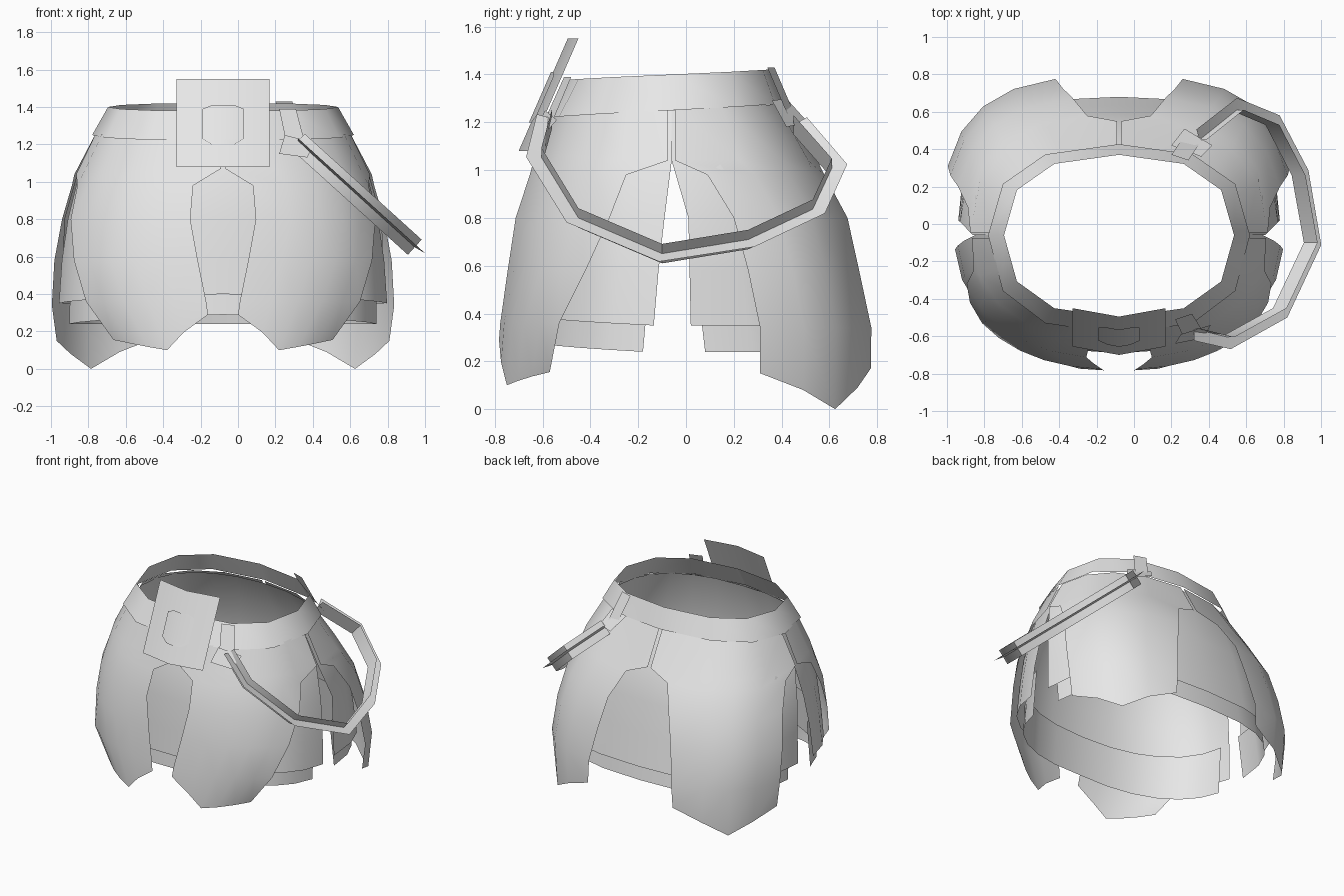
import bpy
from math import sin, cos, asin, acos, pi
from mathutils import Vector

cube = bpy.data.objects.get("Cube")
if cube:
    bpy.data.objects.remove(cube)

CX, CY = -0.08, -0.06   # centre of the waist

grey = bpy.data.materials.new("plain_grey")
grey.use_nodes = True
colour = (0.8, 0.8, 0.8, 1)
grey.diffuse_color = colour
grey.node_tree.nodes["Principled BSDF"].inputs["Base Color"].default_value = colour


def sheet(name, grid, mirror=False, loc=(0, 0, 0)):
    """Surface through a grid of points, rows running downwards."""
    cols = len(grid[0])
    faces = [(i * cols + j, (i + 1) * cols + j, (i + 1) * cols + j + 1, i * cols + j + 1)
             for i in range(len(grid) - 1) for j in range(cols - 1)]
    mesh = bpy.data.meshes.new(name)
    mesh.from_pydata([p for row in grid for p in row], [], faces)
    mesh.materials.append(grey)
    ob = bpy.data.objects.new(name, mesh)
    ob.location = loc
    bpy.context.collection.objects.link(ob)
    bpy.ops.object.select_all(action='DESELECT')
    ob.select_set(True)
    bpy.context.view_layer.objects.active = ob
    bpy.ops.object.shade_smooth_by_angle(angle=0.78)
    if mirror:
        mod = ob.modifiers.new("mirror", 'MIRROR')
        mod.merge_threshold = 0.002
    return ob


def sample(values, u):
    """Read a number, or a list spread evenly over u = 0..1."""
    if not isinstance(values, (list, tuple)):
        return values
    k = min(int(u * (len(values) - 1)), len(values) - 2)
    f = u * (len(values) - 1) - k
    return values[k] * (1 - f) + values[k + 1] * f


# Skirt shapes: height, then front half width and depth, back half width and depth
OUTER = [(1.25, .68, .505, .68, .472), (1.04, .785, .58, .795, .61), (.8, .86, .66, .88, .745),
         (.58, .89, .69, .925, .795), (.35, .9, .72, .945, .85), (.1, .71, .735, .91, .85)]
INNER = [(1.25, .67, .49, .67, .46), (1.04, .77, .565, .78, .59), (.8, .83, .6, .85, .65),
         (.4, .89, .63, .86, .73), (.35, .88, .63, .86, .74)]
HEM = [(.58, .82, .58, .81, .66), (.24, .83, .61, .82, .72)]


def shape(table, z, back):
    """Half width, depth and roundness of the skirt at a height."""
    z = max(min(z, table[0][0]), table[-1][0])
    for hi, lo in zip(table, table[1:]):
        if z >= lo[0]:
            f = (hi[0] - z) / (hi[0] - lo[0])
            row = [h + (l - h) * f for h, l in zip(hi, lo)]
            break
    n = min(2.95, 2.3 + 0.9 * (1.25 - z)) if back else 2.3
    return (row[3], row[4], n) if back else (row[1], row[2], n)


def panel(name, table, back, rows, cols):
    """Rows: height, distance of inner edge from centre line, of outer edge from side seam."""
    grid = []
    for zs, inner, outer in rows:
        a, _, n = shape(table, sample(zs, 0), back)
        t0 = asin((inner / a) ** (n / 2))
        _, b, n = shape(table, sample(zs, 1), back)
        t1 = acos((outer / b) ** (n / 2))
        line = []
        for j in range(cols):
            u = j / (cols - 1)
            z, t = sample(zs, u), t0 + (t1 - t0) * u
            a, b, n = shape(table, z, back)
            y = b * max(cos(t), 0) ** (2 / n)
            line.append((a * sin(t) ** (2 / n), y if back else -y, z))
        grid.append(line[::-1] if back else line)
    return sheet(name, grid, True, (CX, CY, 0))


# Armoured outer panels
panel("front_panels", OUTER, False, [
    ([1.22, 1.26], .012, .015), ([1.07, 1.04], .012, .015), (.98, .16, .19),
    (.8, .175, .26), (.58, .135, .36), (.36, .09, .47),
    ([.29, .195, .1, .118, .137, .155], .08, .51)], 6)
panel("back_panels", OUTER, True, [
    ([1.28, 1.26], .012, .015), (1.04, .012, .015), (.98, .17, .15),
    (.8, .25, .26), (.58, .3, .32), (.34, .34, .37), ([.17, .09, 0, .08, .15], .35, .37)], 5)

# Under skirt split at the sides, with a separate hem strip behind its lower edge
panel("under_skirt_front", INNER, False, [
    ([1.23, 1.25], 0, 0), (1.04, 0, 0), (.8, 0, .03), (.58, 0, .055), ([.4, .35], 0, .075)], 7)
panel("under_skirt_back", INNER, True, [
    ([1.27, 1.25], 0, 0), (1.04, 0, 0), (.8, 0, .07), (.58, 0, .075), (.35, 0, .08)], 7)
panel("hem_front", HEM, False, [(.58, 0, .09), ([.29, .24], 0, .12)], 7)
panel("hem_back", HEM, True, [(.58, 0, .1), (.24, 0, .14)], 7)

# Waist belt: tilted ring flaring downwards
belt = []
for width, front, rear, z, tilt in [(.615, .44, .43, 1.4, .022), (.7, .53, .487, 1.25, .03)]:
    row = []
    for k in range(13):
        s, c = sin(k * pi / 6), -cos(k * pi / 6)
        x = width * abs(s) ** .83 * (1 if s > 0 else -1)
        y = (rear if c > 0 else -front) * abs(c) ** .83
        row.append((x, y, z + tilt * c))
    belt.append(row)
sheet("belt", belt, False, (CX, CY, 0))


# Buckle plate, bent down the middle and leaning back
def on_buckle(x, z, lift=0):
    return (x, -.70 + .205 * (z - 1.08) / .47 + .045 * abs(x) / .25 - lift, z)


sheet("buckle_plate", [[on_buckle(x, z) for x in (-.248, 0, .248)] for z in (1.55, 1.08)],
      False, (CX, 0, 0))
sheet("buckle_badge", [[on_buckle(s * w, z, .009) for s in (-1, 0, 1)]
                       for w, z in ((.06, 1.41), (.11, 1.39), (.11, 1.23), (.06, 1.2))],
      False, (CX, 0, 0))

# Hanging hip strap: a wall and an outward flange following a sloping loop
path = [(.32, -.56), (.5, -.605), (.78, -.45), (.945, -.1),
        (.88, .26), (.74, .53), (.55, .61), (.35, .45)]
up = Vector((.67, 0, .74))
centre = [Vector((x, y, 1.18 - .905 * (x - .36))) for x, y in path]
outward = []
for i in range(len(centre)):
    run = centre[min(i + 1, len(centre) - 1)] - centre[max(i - 1, 0)]
    outward.append(run.cross(up).normalized())
sheet("hip_strap_wall", [[p + up * h for p in centre] for h in (.055, -.055)])
sheet("hip_strap_flange", [[p + o * w + up * w * .2 for p, o in zip(centre, outward)]
                           for w in (0, .065)])

# Hangers joining the strap to the belt
sheet("front_hanger", [[(.22, -.51, 1.39), (.31, -.48, 1.39)], [(.26, -.595, 1.2), (.36, -.56, 1.2)]])
sheet("front_hanger_tab", [[(.25, -.59, 1.25), (.41, -.54, 1.21)], [(.22, -.64, 1.15), (.37, -.61, 1.13)]])
sheet("back_hanger", [[(.29, .34, 1.43), (.2, .37, 1.43)], [(.35, .43, 1.22), (.26, .46, 1.22)]])
sheet("back_hanger_tab", [[(.36, .36, 1.29), (.2, .42, 1.3)], [(.42, .42, 1.18), (.27, .51, 1.2)]])
